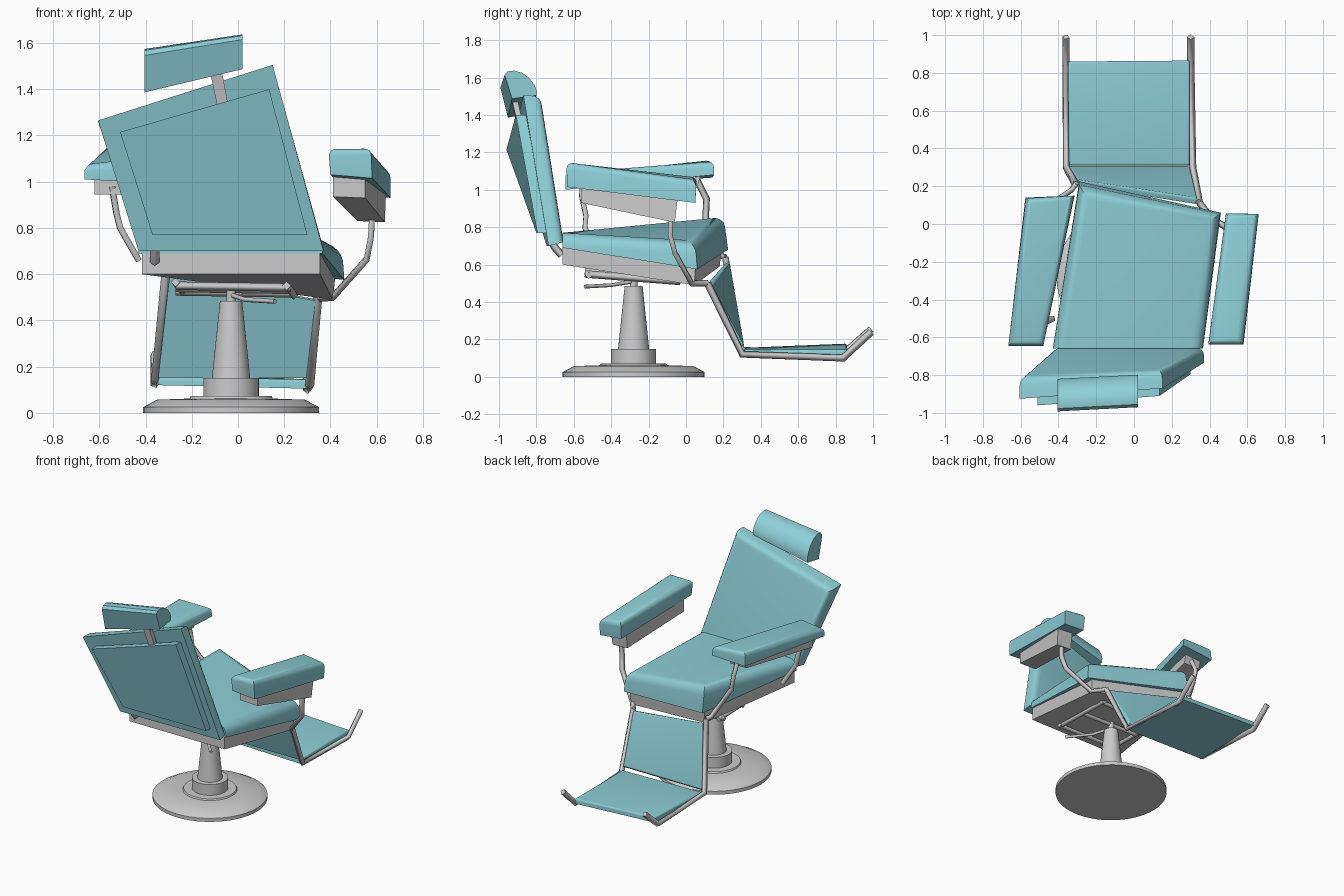
import bpy, bmesh, math
from mathutils import Vector

teal = bpy.data.materials.new("teal_upholstery")
teal.diffuse_color = (0.27, 0.62, 0.68, 1)


def finish(name, bm, mat=None):
    bmesh.ops.recalc_face_normals(bm, faces=bm.faces)
    me = bpy.data.meshes.new(name)
    bm.to_mesh(me)
    bm.free()
    for p in me.polygons:
        p.use_smooth = True
    me.set_sharp_from_angle(angle=math.radians(35))
    if mat:
        me.materials.append(mat)
    ob = bpy.data.objects.new(name, me)
    bpy.context.collection.objects.link(ob)
    return ob


def loft(name, a, b, mat=None, bevel=0.0, sides=None, inset=None):
    """Solid between two outlines; optionally round the edges of outline b."""
    bm = bmesh.new()
    va, vb = [bm.verts.new(p) for p in a], [bm.verts.new(p) for p in b]
    n = len(a)
    fa = bm.faces.new(va)
    bm.faces.new(vb)
    for i in range(n):
        j = (i + 1) % n
        bm.faces.new((va[i], va[j], vb[j], vb[i]))
    if bevel:
        pick = range(n) if sides is None else sides
        edges = [bm.edges.get((vb[i], vb[(i + 1) % n])) for i in pick]
        bmesh.ops.bevel(bm, geom=edges, offset=bevel, segments=4, profile=0.5,
                        affect='EDGES', clamp_overlap=True)
    return finish(name, bm, mat)


def tube(name, pts, r=0.018, sides4=True):
    """Bent bar along a path."""
    cu = bpy.data.curves.new(name, 'CURVE')
    cu.dimensions = '3D'
    cu.bevel_depth = r
    cu.bevel_resolution = 0 if sides4 else 2
    cu.use_fill_caps = True
    sp = cu.splines.new('POLY')
    sp.points.add(len(pts) - 1)
    for q, p in zip(sp.points, pts):
        q.co = (*p, 1)
    tmp = bpy.data.objects.new(name, cu)
    bpy.context.collection.objects.link(tmp)
    bpy.context.view_layer.update()
    me = bpy.data.meshes.new_from_object(tmp.evaluated_get(bpy.context.evaluated_depsgraph_get()))
    bpy.data.objects.remove(tmp)
    ob = bpy.data.objects.new(name, me)
    bpy.context.collection.objects.link(ob)
    return ob


# turned pedestal: disc, collar, tapered column, piston
prof = [(0, 0), (.38, 0), (.38, .025), (.32, .057), (.18, .062), (.175, .072), (.12, .072),
        (.12, .15), (.083, .15), (.048, .485), (.02, .485), (.02, .6), (0, .6)]
bm = bmesh.new()
vs = [bm.verts.new((-.03 + r, -.28, z)) for r, z in prof]
es = [bm.edges.new(e) for e in zip(vs, vs[1:])]
bmesh.ops.spin(bm, geom=vs + es, cent=(-.03, -.28, 0), axis=(0, 0, 1), angle=2 * math.pi, steps=48)
bmesh.ops.remove_doubles(bm, verts=bm.verts, dist=1e-4)
finish("pedestal", bm)

# under-seat carriage and height lever
for x, dz in ((-.27, 0.01), (.21, -.005)):
    tube("carriage_rail", [(x, -.54, .555 + dz), (x + .03, -.03, .515 + dz)], .02)
for y, z in ((-.52, .55), (-.28, .54), (-.06, .525)):
    tube("carriage_crossbar", [(-.27, y, z), (.23, y, z - .008)], .018)
tube("lever", [(-.03, -.28, .51), (.03, -.4, .49), (.16, -.54, .482)], .01, False)

# seat frame and cushion (outline order: back left, back right, front right, front left)
loft("seat_frame",
     [(-.415, -.66, .60), (.355, -.66, .60), (.41, .045, .49), (-.28, .18, .59)],
     [(-.415, -.66, .69), (.355, -.66, .69), (.42, .05, .58), (-.28, .19, .68)])
loft("seat_cushion",
     [(-.43, -.66, .69), (.365, -.66, .69), (.46, .06, .575), (-.29, .225, .68)],
     [(-.43, -.66, .77), (.365, -.66, .77), (.45, .05, .715), (-.29, .2, .865)],
     teal, .06, (1, 2, 3))

# backrest cushion and rear panel (outline order: bottom left, bottom right, top right, top left)
loft("backrest_cushion",
     [(-.43, -.745, .70), (.37, -.735, .70), (.15, -.87, 1.505), (-.605, -.925, 1.265)],
     [(-.43, -.655, .72), (.37, -.655, .72), (.15, -.775, 1.50), (-.605, -.81, 1.26)],
     teal, .04, (1, 2, 3))
loft("backrest_panel",
     [(-.37, -.745, .77), (.30, -.74, .77), (.135, -.855, 1.40), (-.51, -.905, 1.215)],
     [(-.37, -.80, .77), (.30, -.795, .77), (.135, -.91, 1.40), (-.51, -.96, 1.215)], teal)
tube("back_hinge", [(-.36, -.73, .74), (-.36, -.70, .69), (-.36, -.665, .65)], .02)

# headrest: D-shaped section lofted across, on a flat post
d = [(-.93, 1.487), (-.97, 1.615), (-.955, 1.632), (-.92, 1.637), (-.875, 1.625),
     (-.835, 1.595), (-.81, 1.56), (-.798, 1.53), (-.80, 1.505)]
loft("headrest",
     [(.02, y, z) for y, z in d],
     [(-.405, y - .022, z - .07 + (z - 1.61) * .25) for y, z in d], teal)
loft("headrest_post",
     [(-.09, -.87, 1.33), (-.045, -.87, 1.345), (-.045, -.90, 1.345), (-.09, -.90, 1.33)],
     [(-.12, -.90, 1.47), (-.07, -.90, 1.48), (-.07, -.93, 1.48), (-.12, -.93, 1.47)])

# armrest pads and their supports
loft("right_arm_pad",
     [(.40, -.635, 1.03), (.58, -.635, 1.015), (.66, .05, .93), (.49, .045, .945)],
     [(.39, -.64, 1.145), (.575, -.64, 1.148), (.66, .055, 1.05), (.485, .06, 1.07)],
     teal, .035)
loft("right_arm_support",
     [(.41, -.56, .935), (.55, -.56, .93), (.635, -.06, .825), (.515, -.06, .83)],
     [(.41, -.56, 1.04), (.55, -.56, 1.03), (.64, -.045, .95), (.515, -.045, .96)])
loft("left_arm_pad",
     [(-.665, -.645, 1.01), (-.48, -.645, 1.0), (-.315, .15, 1.08), (-.575, .14, 1.065)],
     [(-.665, -.645, 1.07), (-.48, -.645, 1.095), (-.32, .15, 1.15), (-.57, .135, 1.16)],
     teal, .03)
loft("left_arm_support",
     [(-.62, -.57, .945), (-.50, -.57, .945), (-.40, .06, 1.01), (-.53, .06, 1.01)],
     [(-.62, -.57, 1.03), (-.50, -.57, 1.03), (-.40, .08, 1.09), (-.53, .08, 1.09)])
tube("right_arm_strut", [(.58, -.08, .85), (.575, -.085, .76), (.557, -.06, .665),
                         (.41, .03, .50), (.345, .115, .50)])
tube("left_arm_front_strut", [(-.46, .06, 1.05), (-.46, .11, .95), (-.44, .105, .85),
                              (-.33, .18, .65), (-.31, .21, .64)])
tube("left_arm_rear_strut", [(-.545, -.56, .98), (-.525, -.535, .86), (-.51, -.54, .80),
                             (-.43, -.50, .66)])

# footrest side bars, ending in turned-up toes
tube("footrest_bar_right", [(.345, .115, .50), (.31, .30, .12), (.30, .84, .10), (.30, .99, .24)], .02)
tube("footrest_bar_left", [(-.31, .21, .64), (-.358, .30, .145), (-.36, .84, .125), (-.36, .99, .255)], .02)

# calf and foot pads
loft("calf_pad",
     [(-.345, .28, .15), (.295, .28, .15), (.335, .105, .485), (-.295, .205, .60)],
     [(-.345, .31, .17), (.295, .31, .17), (.335, .135, .495), (-.295, .235, .615)], teal, .012)
loft("foot_pad",
     [(-.345, .31, .12), (.295, .31, .105), (.295, .865, .11), (-.35, .86, .14)],
     [(-.345, .31, .155), (.295, .31, .145), (.295, .865, .145), (-.35, .86, .178)], teal, .012)
